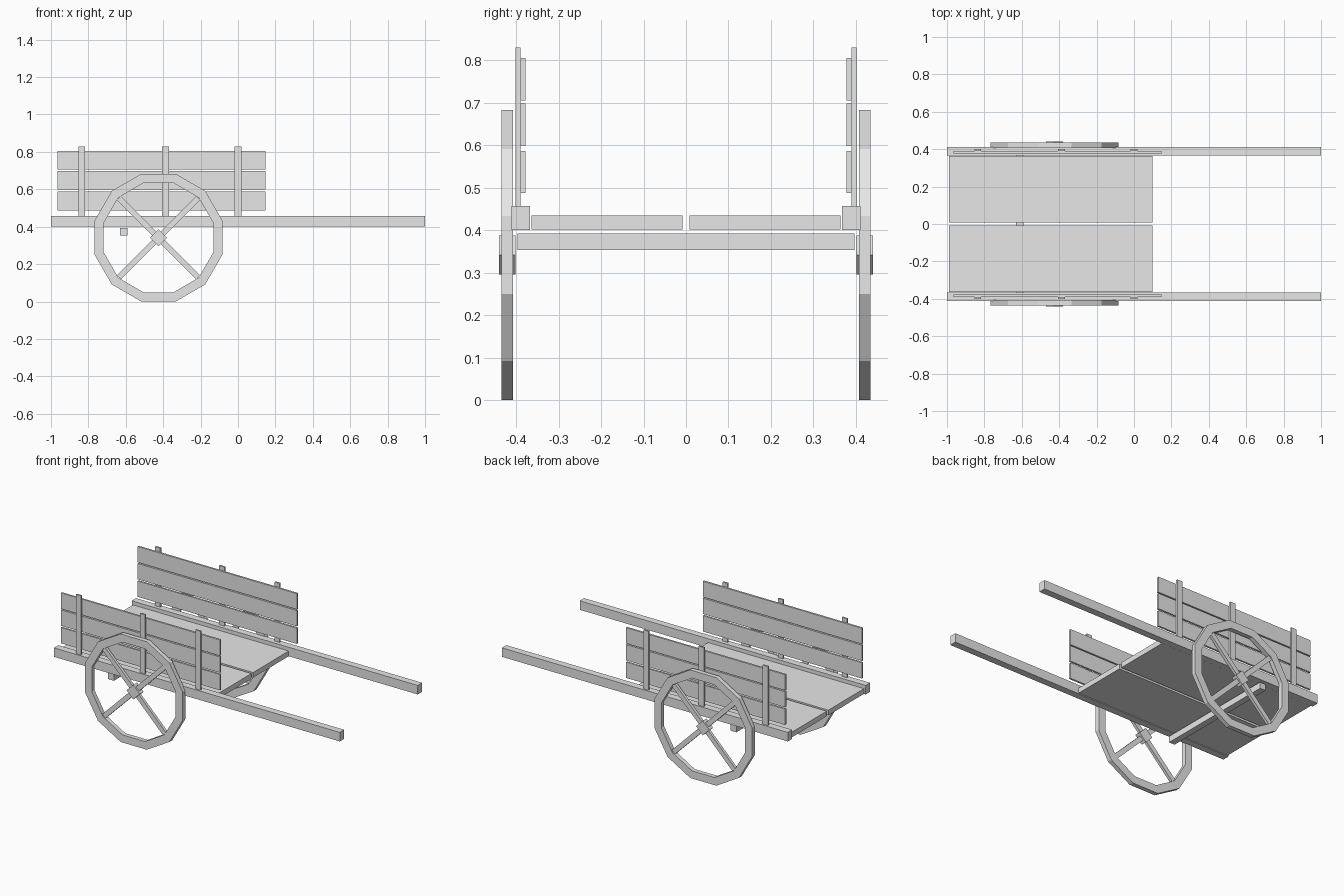
import bpy, bmesh
from math import pi, cos, sin
from mathutils import Matrix

cube = bpy.data.objects.get("Cube")
if cube:
    bpy.data.objects.remove(cube, do_unlink=True)

mat = bpy.data.materials.new("plain_grey_wood")
mat.use_nodes = True
GREY = (0.8, 0.8, 0.8, 1)
mat.diffuse_color = GREY
mat.node_tree.nodes["Principled BSDF"].inputs["Base Color"].default_value = GREY

WHEEL_X, WHEEL_Z, WHEEL_Y = -0.425, 0.3415, 0.421


def finish(name, bm):
    bmesh.ops.recalc_face_normals(bm, faces=bm.faces)
    mesh = bpy.data.meshes.new(name)
    bm.to_mesh(mesh)
    bm.free()
    mesh.materials.append(mat)
    ob = bpy.data.objects.new(name, mesh)
    bpy.context.collection.objects.link(ob)
    return ob


def box(name, xs, ys, zs, turn=0):
    """Box from its extents, optionally turned about y through its centre."""
    bm = bmesh.new()
    spans = (xs, ys, zs)
    centre = [(a + b) / 2 for a, b in spans]
    size = [abs(b - a) for a, b in spans]
    bmesh.ops.create_cube(bm, size=1, matrix=Matrix.Translation(centre)
                          @ Matrix.Rotation(turn, 4, 'Y') @ Matrix.Diagonal((*size, 1)))
    return finish(name, bm)


def centred(c, width):
    return (c - width / 2, c + width / 2)


def rim(name, y, outer, inner, depth, sides=12):
    """Polygonal ring with flat sides at the top and bottom; radii are to the flats."""
    bm = bmesh.new()
    loops = []
    for flat, dy in ((outer, -1), (outer, 1), (inner, 1), (inner, -1)):
        r = flat / cos(pi / sides)
        angles = [(i + 0.5) * 2 * pi / sides for i in range(sides)]
        loops.append([bm.verts.new((WHEEL_X + r * cos(a), y + dy * depth / 2,
                                    WHEEL_Z + r * sin(a))) for a in angles])
    for k in range(4):
        a, b = loops[k], loops[(k + 1) % 4]
        for i in range(sides):
            j = (i + 1) % sides
            bm.faces.new((a[i], a[j], b[j], b[i]))
    return finish(name, bm)


for side, s in (("left", 1), ("right", -1)):
    def ys(a, b):
        return tuple(sorted((s * a, s * b)))

    # Long rails that run on as handles, and the deck boards between them
    box(f"{side}_rail", (-1, 1), ys(0.367, 0.411), (0.4, 0.457))
    box(f"{side}_deck_board", (-0.99, 0.1), ys(0.008, 0.364), (0.402, 0.435))

    # Side fence
    for i, x in enumerate((-0.835, -0.387, 0.0)):
        box(f"{side}_post_{i}", centred(x, 0.036), ys(0.39, 0.401), (0.45, 0.83))
    for i, z in enumerate((0.537, 0.648, 0.755)):
        box(f"{side}_fence_plank_{i}", (-0.966, 0.147), ys(0.378, 0.39), centred(z, 0.1))

    # Wheel: rim, crossed spokes and square hub
    rim(f"{side}_wheel_rim", s * WHEEL_Y, 0.3415, 0.293, 0.028)
    for i, turn in enumerate((pi / 4, -pi / 4)):
        box(f"{side}_wheel_spokes_{i}", centred(WHEEL_X, 0.6), centred(s * WHEEL_Y, 0.018),
            centred(WHEEL_Z, 0.03), turn)
    box(f"{side}_wheel_hub", centred(WHEEL_X, 0.065), ys(0.402, 0.44),
        centred(WHEEL_Z, 0.065), pi / 4)

# Cross beam under the deck
box("cross_beam", centred(-0.61, 0.04), (-0.397, 0.397), (0.353, 0.392))
